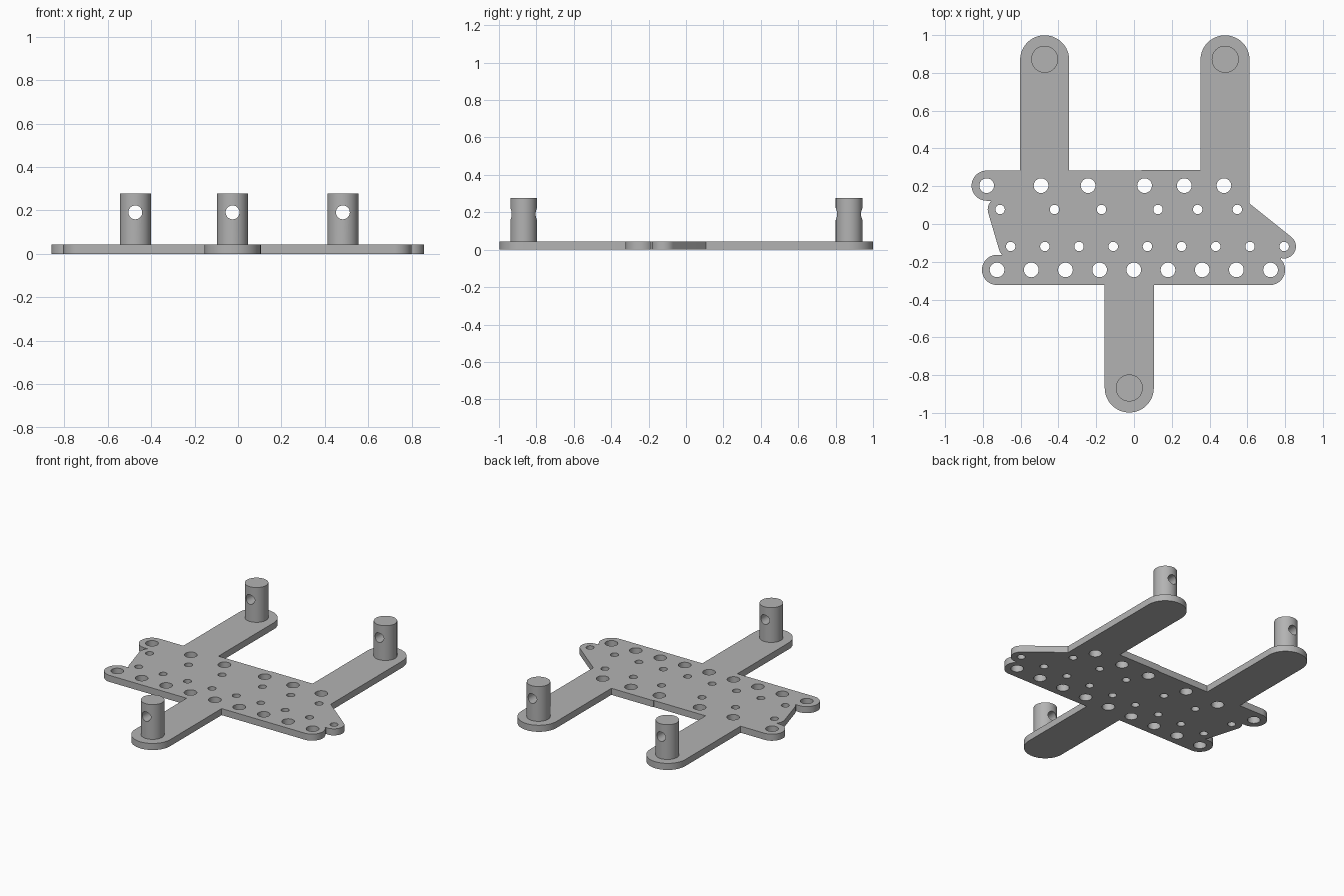
import bpy
from math import cos, sin, radians

cube = bpy.data.objects.get("Cube")
if cube:
    bpy.data.objects.remove(cube, do_unlink=True)

THICK, POST_TOP, POST_R = 0.044, 0.277, 0.0715
BIG, SMALL = 0.039, 0.025
LOBE, EAR, ARM = 0.08, 0.0635, 0.13

grey = bpy.data.materials.new("plain grey")
grey.use_nodes = True
grey.diffuse_color = (0.45, 0.45, 0.45, 1)
grey.node_tree.nodes["Principled BSDF"].inputs["Base Color"].default_value = (0.45, 0.45, 0.45, 1)


def arc(x, y, r, start, end, n=24):
    """Points of an arc, counterclockwise, in degrees."""
    angles = [radians(start + (end - start) * i / n) for i in range(n + 1)]
    return [(x + r * cos(a), y + r * sin(a)) for a in angles]


def smooth(obj):
    bpy.ops.object.select_all(action='DESELECT')
    obj.select_set(True)
    bpy.context.view_layer.objects.active = obj
    bpy.ops.object.shade_smooth_by_angle(angle=radians(30))


def evaluated_mesh(obj):
    deps = bpy.context.evaluated_depsgraph_get()
    return bpy.data.meshes.new_from_object(obj.evaluated_get(deps))


# Plate outline: left edge, front arm, right edge, then the two rear arms
outline = (
    arc(-0.78, 0.203, LOBE, 90, 270)
    + arc(-0.711, 0.077, EAR, 135, 196, 8)
    + arc(-0.653, -0.119, EAR, 196, 225, 4)
    + arc(-0.725, -0.243, LOBE, 90, 270)
    + [(-0.155, -0.323)] + arc(-0.025, -0.868, ARM, 180, 360) + [(0.105, -0.323)]
    + arc(0.72, -0.243, LOBE, -90, 45)
    + arc(0.794, -0.119, EAR, 255, 412)
    + [(0.612, 0.108)] + arc(0.482, 0.869, ARM, 0, 180)
    + [(0.352, 0.287), (0.04, 0.287), (0.04, 0.283), (-0.343, 0.283)]
    + arc(-0.473, 0.869, ARM, 0, 180) + [(-0.603, 0.283)]
)

# Four rows of round holes
holes = []
for x in (-0.78, -0.492, -0.243, 0.056, 0.266, 0.476):
    holes += [(x, 0.203, BIG), (x + 0.071, 0.077, SMALL)]
for i in range(9):
    holes += [(-0.653 + 0.181 * i, -0.119, SMALL), (-0.725 + 0.181 * i, -0.243, BIG)]

# Plate: filled and extruded flat curve
curve = bpy.data.curves.new("plate_profile", 'CURVE')
curve.dimensions = '2D'
curve.fill_mode = 'BOTH'
curve.extrude = THICK / 2
for loop in [outline] + [arc(x, y, r, 0, 345, 23) for x, y, r in holes]:
    spline = curve.splines.new('POLY')
    spline.points.add(len(loop) - 1)
    for point, (x, y) in zip(spline.points, loop):
        point.co = (x, y, 0, 1)
    spline.use_cyclic_u = True
profile = bpy.data.objects.new("plate_profile", curve)
bpy.context.collection.objects.link(profile)
plate_mesh = evaluated_mesh(profile)
bpy.data.objects.remove(profile, do_unlink=True)
plate = bpy.data.objects.new("base_plate", plate_mesh)
bpy.context.collection.objects.link(plate)
plate.location.z = THICK / 2
plate_mesh.materials.clear()
plate_mesh.materials.append(grey)
smooth(plate)


# Posts: cylinders with a cross hole running front to back
def post(name, x, y):
    bottom = THICK - 0.01
    bpy.ops.mesh.primitive_cylinder_add(vertices=48, radius=POST_R, depth=POST_TOP - bottom,
                                        location=(x, y, (POST_TOP + bottom) / 2))
    obj = bpy.context.object
    obj.name = name
    bpy.ops.mesh.primitive_cylinder_add(vertices=32, radius=0.032, depth=0.3,
                                        location=(x, y, 0.191), rotation=(radians(90), 0, 0))
    cutter = bpy.context.object
    cutter.hide_render = True
    cut = obj.modifiers.new("cross_hole", 'BOOLEAN')
    cut.operation = 'DIFFERENCE'
    cut.solver = 'EXACT'
    cut.object = cutter
    mesh = evaluated_mesh(obj)
    obj.modifiers.clear()
    obj.data = mesh
    bpy.data.objects.remove(cutter, do_unlink=True)
    mesh.materials.clear()
    mesh.materials.append(grey)
    smooth(obj)


post("rear_right_post", -0.473, 0.872)
post("rear_left_post", 0.483, 0.872)
post("front_post", -0.025, -0.868)
